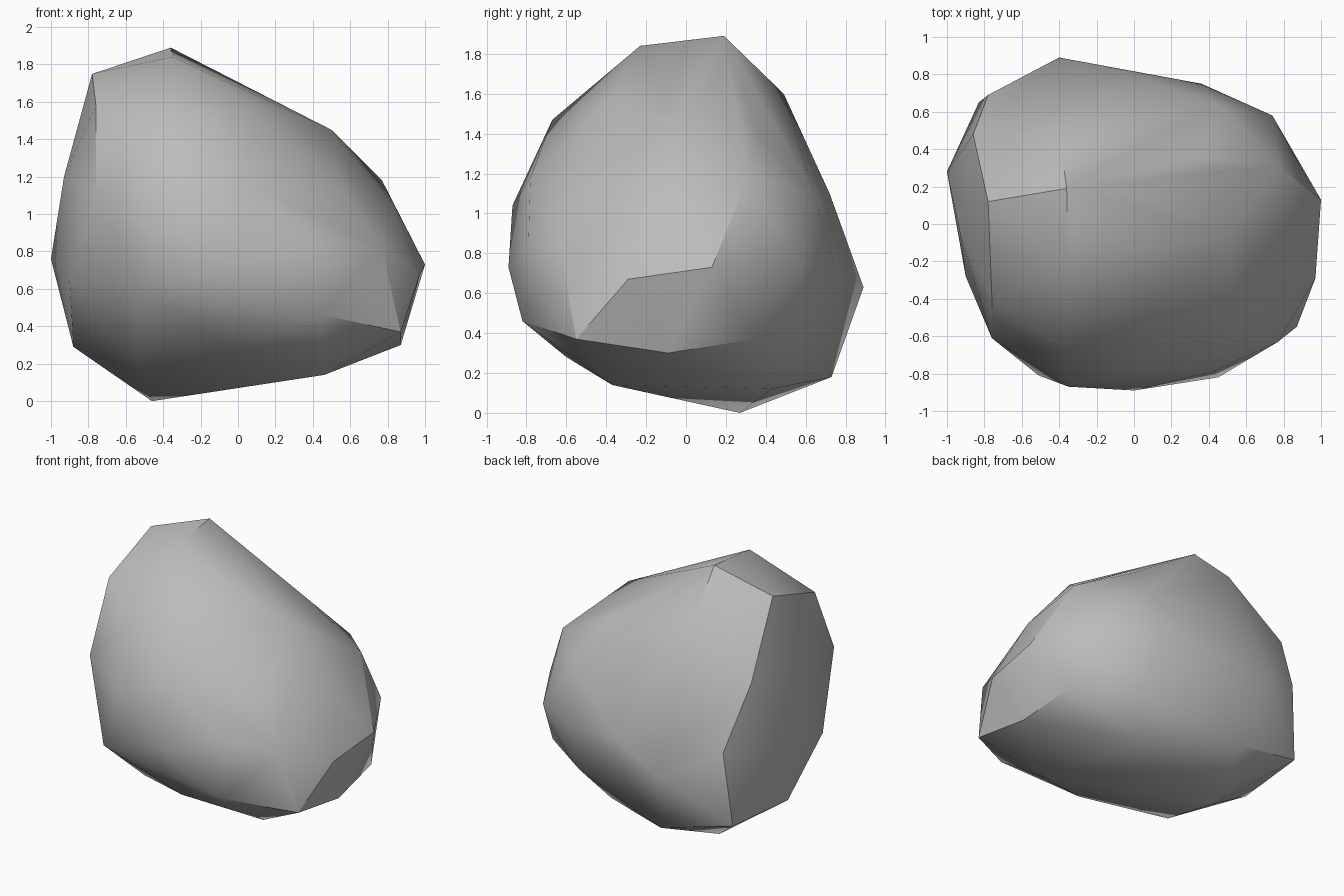
import bpy, bmesh, math

# Remove only the default object
default = bpy.data.objects.get("Cube")
if default:
    bpy.data.objects.remove(default, do_unlink=True)


def make_material(name, colour):
    """One flat colour, visible in the viewport and in a render."""
    material = bpy.data.materials.new(name)
    material.use_nodes = True
    material.diffuse_color = colour
    shader = material.node_tree.nodes["Principled BSDF"]
    shader.inputs["Base Color"].default_value = colour
    shader.inputs["Roughness"].default_value = 0.9
    return material


def make_boulder(name, layers, material, crease_degrees):
    """Wrap a skin of flat facets around the corner points of every layer."""
    mesh_builder = bmesh.new()
    for layer in layers:
        for corner in layer:
            mesh_builder.verts.new(corner)
    bmesh.ops.convex_hull(mesh_builder, input=list(mesh_builder.verts))
    # Drop corners that ended up inside the skin
    loose = [vert for vert in mesh_builder.verts if not vert.link_faces]
    bmesh.ops.delete(mesh_builder, geom=loose, context="VERTS")
    bmesh.ops.recalc_face_normals(mesh_builder, faces=list(mesh_builder.faces))

    mesh = bpy.data.meshes.new(name)
    mesh_builder.to_mesh(mesh)
    mesh_builder.free()
    mesh.materials.append(material)
    boulder = bpy.data.objects.new(name, mesh)
    bpy.context.collection.objects.link(boulder)

    # Soft facets, hard creases
    bpy.ops.object.select_all(action="DESELECT")
    boulder.select_set(True)
    bpy.context.view_layer.objects.active = boulder
    bpy.ops.object.shade_smooth_by_angle(angle=math.radians(crease_degrees))
    return boulder


# Peak and upper ridge
crown = [
    (-.36, .19, 1.89), (-.35, -.23, 1.84), (-.78, .12, 1.75),
    (.03, .16, 1.67), (-.4, .49, 1.6), (-.76, -.39, 1.58),
    (.1, -.4, 1.56), (-.36, -.67, 1.47), (.5, -.06, 1.45),
    (.35, .36, 1.4),
]

# Sloping shoulders below the ridge
shoulder = [
    (-.86, .48, 1.28), (-.93, -.05, 1.2), (.02, -.78, 1.18),
    (.77, .31, 1.18), (.55, -.52, 1.13), (-.1, .72, 1.1),
    (-.76, -.61, 1.1), (.45, .64, 1.1), (-.35, -.87, 1.04),
    (.84, -.08, 1.04),
]

# Widest belt
belt = [
    (.42, -.79, .85), (-.78, .69, .83), (.77, -.63, .82),
    (0, .8, .77), (-1, .28, .76), (.74, .58, .74),
    (1, .13, .73), (.36, .75, .73), (0, -.89, .73),
    (.97, -.29, .67), (-.9, -.28, .64), (-.4, .89, .63),
    (-.51, -.81, .59),
]

# Undercut base
base = [
    (.45, -.82, .46), (.87, -.55, .37), (.83, .34, .37),
    (.46, .57, .34), (.87, -.09, .3), (-.83, .65, .3),
    (-.88, .09, .29), (-.03, -.6, .28), (-.31, .73, .18),
    (-.54, -.3, .17), (.46, -.37, .14), (.3, .43, .12),
    (0, -.08, .09), (-.46, .27, 0),
]

stone_grey = make_material("stone grey", (.5, .5, .5, 1))
make_boulder("boulder", [crown, shoulder, belt, base], stone_grey, 30)
